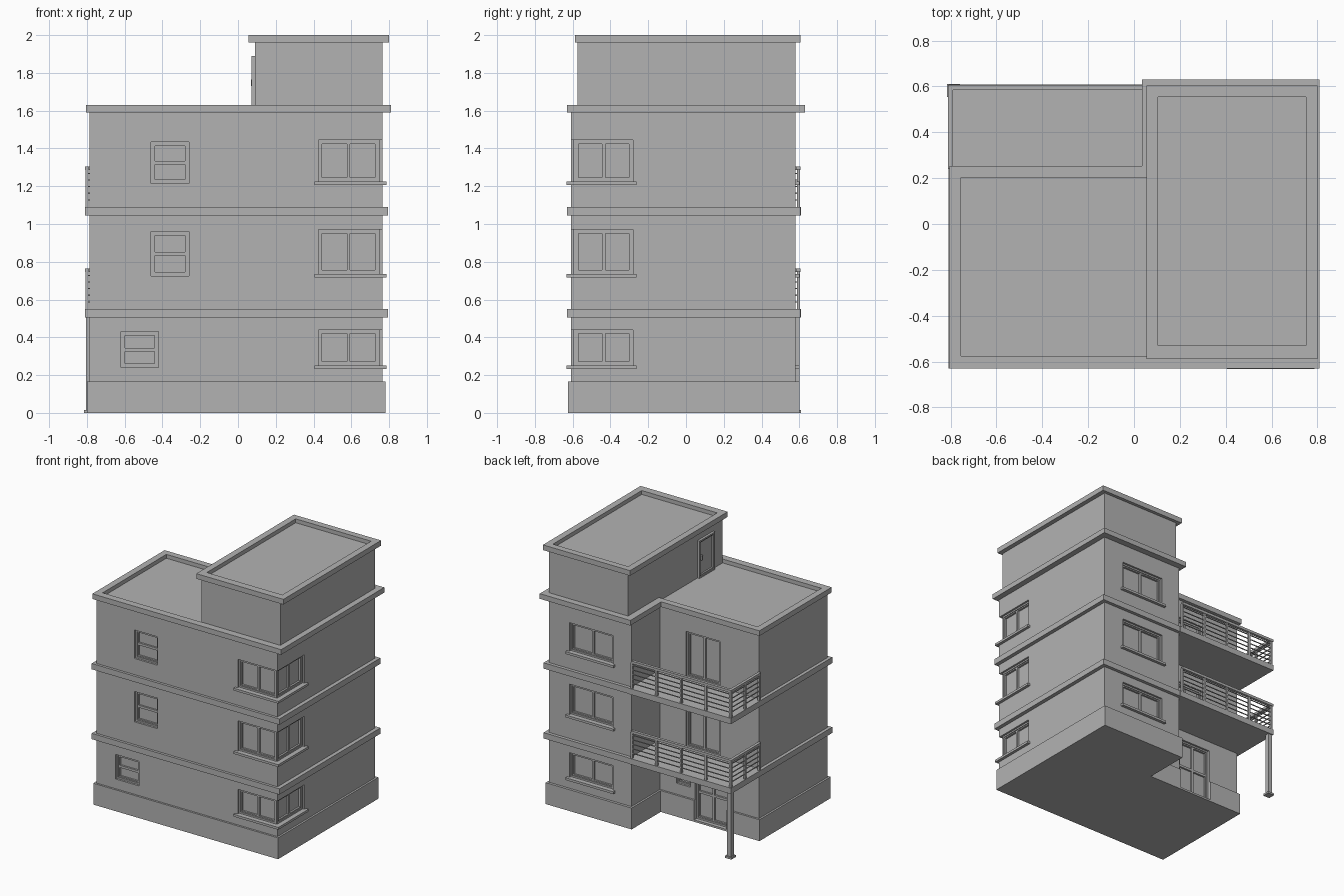
import bpy
import bmesh

if "Cube" in bpy.data.objects:
    bpy.data.objects.remove(bpy.data.objects["Cube"])

GREY = (0.45, 0.45, 0.45, 1)
mat = bpy.data.materials.new("plain_grey")
mat.use_nodes = True
mat.diffuse_color = GREY
mat.node_tree.nodes["Principled BSDF"].inputs["Base Color"].default_value = GREY


def finish(name, bm):
    bmesh.ops.recalc_face_normals(bm, faces=bm.faces)
    mesh = bpy.data.meshes.new(name)
    bm.to_mesh(mesh)
    bm.free()
    mesh.materials.append(mat)
    ob = bpy.data.objects.new(name, mesh)
    bpy.context.scene.collection.objects.link(ob)
    return ob


def add_box(bm, xs, ys, zs):
    v = [bm.verts.new((x, y, z)) for z in zs for y in ys for x in xs]
    for f in ((0, 1, 3, 2), (4, 5, 7, 6), (0, 1, 5, 4),
              (2, 3, 7, 6), (0, 2, 6, 4), (1, 3, 7, 5)):
        bm.faces.new([v[i] for i in f])


def box(name, xs, ys, zs):
    bm = bmesh.new()
    add_box(bm, xs, ys, zs)
    return finish(name, bm)


def ell(name, xs, ys, notch, zs):
    """Prism over a rectangle whose back corner at -x is cut away."""
    (x0, x1), (y0, y1), (nx, ny) = xs, ys, notch
    bm = bmesh.new()
    plan = [(x0, y0), (x1, y0), (x1, y1), (nx, y1), (nx, ny), (x0, ny)]
    face = bm.faces.new([bm.verts.new((x, y, zs[0])) for x, y in plan])
    top = bmesh.ops.extrude_face_region(bm, geom=[face])["geom"]
    bmesh.ops.translate(bm, vec=(0, 0, zs[1] - zs[0]),
                        verts=[g for g in top if isinstance(g, bmesh.types.BMVert)])
    return finish(name, bm)


def cut(targets, xs, ys, zs):
    cutter = box("cutter", xs, ys, zs)
    cutter.hide_render = True
    cutter.hide_viewport = True
    cutter.display_type = 'WIRE'
    for t in targets:
        mod = t.modifiers.new("opening", 'BOOLEAN')
        mod.operation = 'DIFFERENCE'
        mod.solver = 'EXACT'
        mod.object = cutter


# Building shell
LEFT, RIGHT, FRONT, BACK = -0.785, 0.765, -0.61, 0.58
NX, NY = 0.06, 0.23
walls = ell("walls", (LEFT, RIGHT), (FRONT, BACK), (NX, NY), (0.1, 1.6))
plinth = ell("plinth", (-0.8, 0.78), (-0.625, 0.6), (0.045, 0.245), (0, 0.165))
FLOORS = (0.505, 1.045)
for i, z in enumerate(FLOORS):
    ell(f"floor_band_{i + 1}", (-0.81, 0.795), (-0.63, 0.605), (0.035, 0.253), (z, z + 0.045))
roof = ell("main_roof", (-0.805, 0.81), (-0.63, 0.63), (0.035, 0.253), (1.59, 1.63))
cut([roof], (-0.755, 0.1), (-0.575, 0.203), (1.598, 1.7))

# Rooftop room
box("rooftop_room", (0.09, RIGHT), (-0.575, BACK), (1.595, 1.97))
top_roof = box("rooftop_room_roof", (0.055, 0.8), (-0.588, 0.605), (1.96, 2))
cut([top_roof], (0.105, 0.75), (-0.53, 0.555), (1.968, 2.1))


# Map a wall's own (along, outward) ranges to x and y ranges
def on_wall(side, u, d):
    axis, plane, sign = {"front": (1, FRONT, -1), "right": (0, RIGHT, 1),
                         "back": (1, BACK, 1), "recess": (1, NY, 1),
                         "roof_room": (0, 0.09, -1)}[side]
    out = tuple(sorted(plane + sign * k for k in d))
    return (u, out) if axis else (out, u)


DEEP = 0.035


def frame(name, side, u, zs, cols, rows, d=(-DEEP - 0.005, -0.015), sashes=True):
    """Outer frame, mullions and a slimmer sash around each pane."""
    bm = bmesh.new()

    def ring(u0, u1, z0, z1, t, depth):
        for uu, zz in (((u0, u0 + t), (z0, z1)), ((u1 - t, u1), (z0, z1)),
                       ((u0 + t, u1 - t), (z0, z0 + t)), ((u0 + t, u1 - t), (z1 - t, z1))):
            add_box(bm, *on_wall(side, uu, depth), zz)

    (u0, u1), (z0, z1) = u, zs
    ring(u0, u1, z0, z1, 0.012, d)
    w, h = (u1 - u0 - 0.024) / cols, (z1 - z0 - 0.024) / rows
    if sashes:
        for c in range(cols):
            for r in range(rows):
                a, b = u0 + 0.012 + c * w, z0 + 0.012 + r * h
                ring(a, a + w, b, b + h, 0.009, (d[0], d[1] - 0.006))
    return finish(name, bm)


def opening(name, side, u, zs, cols, rows, targets=(walls,)):
    cut(targets, *on_wall(side, u, (-DEEP, 0.06)), zs)
    frame(name, side, u, zs, cols, rows)


def sill(name, side, u, z):
    box(name, *on_wall(side, u, (-DEEP, 0.022)), (z - 0.018, z))


# Windows on every storey
STOREYS = ((0.25, 0.44), (0.735, 0.97), (1.225, 1.445))
for i, (z0, z1) in enumerate(STOREYS):
    n = i + 1
    # corner window wrapping the front and right walls
    cut([walls], (0.425, 0.85), (-0.7, FRONT + DEEP), (z0, z1))
    cut([walls], (RIGHT - DEEP, 0.85), (-0.7, -0.28), (z0, z1))
    frame(f"corner_window_front_{n}", "front", (0.425, RIGHT - 0.02), (z0, z1), 2, 1)
    frame(f"corner_window_side_{n}", "right", (FRONT + 0.02, -0.28), (z0, z1), 2, 1)
    sill(f"corner_sill_front_{n}", "front", (0.405, RIGHT + 0.022), z0)
    sill(f"corner_sill_side_{n}", "right", (FRONT - 0.022, -0.262), z0)
    # sash window
    x = -0.62 if i == 0 else -0.46
    opening(f"sash_window_{n}", "front", (x, x + 0.2), (z0 - 0.01, z1 - 0.01), 1, 2)
    # back window
    opening(f"back_window_{n}", "back", (0.22, 0.59), (z0, z1), 2, 1)
    sill(f"back_sill_{n}", "back", (0.2, 0.61), z0)

# Doors and the small window behind the balconies
opening("ground_door", "recess", (-0.52, -0.24), (0.015, 0.43), 2, 2, (walls, plinth))
opening("small_window", "recess", (-0.2, -0.08), (0.25, 0.43), 1, 1)
for i, z in enumerate(FLOORS):
    opening(f"balcony_door_{i + 1}", "recess", (-0.45, -0.16), (z + 0.045, z + 0.4), 2, 1)
frame("rooftop_door", "roof_room", (-0.46, -0.27), (1.598, 1.89), 1, 1, (-0.01, 0.018))
box("rooftop_door_handle", (0.07, 0.09), (-0.31, -0.295), (1.73, 1.765))

# Balconies with railings
X0, X1, Y0, Y1 = -0.8, 0.045, 0.25, 0.595
for i, z in enumerate(FLOORS):
    n, base = i + 1, z + 0.045
    box(f"balcony_slab_{n}", (-0.81, 0.07), (0.22, 0.608), (z, base))
    bm = bmesh.new()
    posts = [(X0 + (X1 - X0) * k / 4, Y1) for k in range(5)]
    posts += [(X0, Y0 + (Y1 - Y0) * k / 2) for k in range(2)]
    for x, y in posts:
        add_box(bm, (x - 0.008, x + 0.008), (y - 0.008, y + 0.008), (base, base + 0.2))
    bars = [(base + 0.035 * k, 0.003, 0.006) for k in range(1, 6)] + [(base + 0.195, 0.011, 0.02)]
    for b, t, h in bars:
        add_box(bm, (X0 - t, X1), (Y1 - t, Y1 + t), (b, b + h))
        add_box(bm, (X0 - t, X0 + t), (Y0 - 0.01, Y1 - t), (b, b + h))
    finish(f"balcony_railing_{n}", bm)

# Balcony support
box("support_post", (-0.805, -0.77), (0.565, 0.6), (0, 0.51))
box("support_foot", (-0.815, -0.76), (0.555, 0.61), (0, 0.015))
